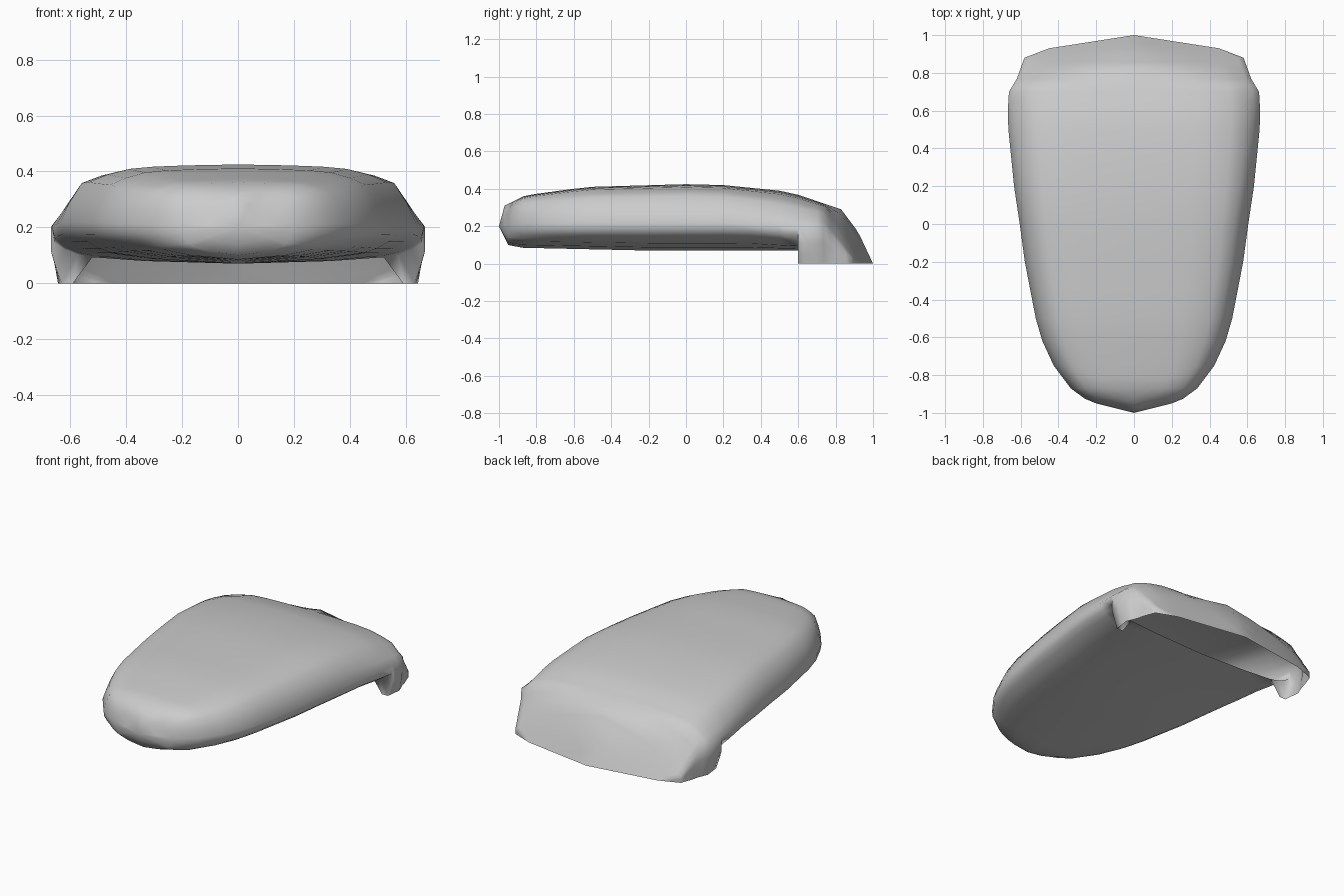
import bpy, bmesh

if "Cube" in bpy.data.objects:
    bpy.data.objects.remove(bpy.data.objects["Cube"])

def interp(table, y):
    for (a, p), (b, q) in zip(table, table[1:]):
        if y <= b:
            return p + (q - p) * max(0, (y - a) / (b - a))
    return table[-1][1]

def ramp(y, a, b):
    return min(1, max(0, (y - a) / (b - a)))

# plan half width, crown profile and underside profile along y
WIDTH = [(-1, 0), (-.95, .2), (-.925, .26), (-.87, .335), (-.75, .425), (-.62, .485),
         (-.5, .52), (-.2, .578), (0, .605), (.2, .635), (.5, .665), (.6, .668),
         (.7, .662), (.77, .62), (.88, .58), (.93, .45), (1, 0)]
CROWN = [(-1, .2), (-.97, .31), (-.86, .365), (-.53, .41), (0, .425), (.2, .42),
         (.55, .385), (.83, .29), (.92, .17), (1, 0)]
UNDER = [(-1, .2), (-.95, .1), (-.88, .085), (-.2, .07), (.6, .07)]
# cross-section fractions: (width, height) from centre to side, then side to centre
TOP = [(0, 1), (.3, .985), (.5, .965), (.64, .93), (.77, .84), (.88, .72), (.95, .4), (1, .08)]
LOW = [(.985, .2), (.93, .4), (.86, .58), (.78, .7), (.5, .87), (0, 1)]
SIDE_Z, STEP = .2, .6

def top_points(y):
    w, t = interp(WIDTH, y), interp(CROWN, y)
    side = min(SIDE_Z, .62 * t) if y > 0 else SIDE_Z
    b = ramp(y, .74, .93)
    tip = 1 - ramp(y, -.97, -.92)
    pts = []
    for u, f in TOP:
        f = f ** (1 + .7 * ramp(y, .25, .65))        # shoulders soften to the rear
        f += (1 - u - f) * tip
        z = side + (t - side) * f
        z = z * (1 - b) + t * (1 - u ** (1 + .6 * (1 - b))) * b
        pts.append((w * u, y, z))
    return pts

def low_points(y):
    w, d = interp(WIDTH, y), SIDE_Z - interp(UNDER, y)
    k = 1 - .45 * ramp(y, .3, .6)                    # flatter underside at the step
    return [(w * u, y, SIDE_Z - d * g ** k) for u, g in LOW]

def skirt_points(y):
    x, _, z = top_points(y)[-1]
    k = .945 + .055 * ramp(y, STEP, STEP + .2)
    return [(x, y, z * .55), (x * (k + 1) / 2, y, z * .25), (x * k, y, 0)]

bm = bmesh.new()

def loft(rows):
    grid = [[bm.verts.new(p) for p in r] for r in rows]
    for r, s in zip(grid, grid[1:]):
        for i in range(len(r) - 1):
            bm.faces.new((r[i], r[i + 1], s[i + 1], s[i]))

# rounded body with closed underside, up to the step
front = [-1, -.97, -.95, -.925, -.87, -.81, -.75, -.62, -.5, -.35, -.2, 0, .2, .35, .5, STEP]
loft([top_points(y) + low_points(y) for y in front])
# open rear hood with skirt reaching the ground
rear = [STEP, .65, .7, .735, .77, .8, .83, .855, .88, .905, .93, .965, 1]
loft([top_points(y) + skirt_points(y) for y in rear])
# end face between the curled underside and the skirt
lo, sk = low_points(STEP)[:4], skirt_points(STEP)
edge = top_points(STEP)[-1]
loft([[edge] + lo, [edge] + sk + [(.59, STEP, 0)]])

# mirror to the other side and weld
geo = bmesh.ops.duplicate(bm, geom=bm.verts[:] + bm.edges[:] + bm.faces[:])["geom"]
for v in geo:
    if isinstance(v, bmesh.types.BMVert):
        v.co.x = -v.co.x
bmesh.ops.remove_doubles(bm, verts=bm.verts[:], dist=.0005)
bmesh.ops.dissolve_degenerate(bm, edges=bm.edges[:], dist=.0005)
bmesh.ops.recalc_face_normals(bm, faces=bm.faces[:])
if max(bm.faces, key=lambda f: f.calc_center_median().z).normal.z < 0:
    bmesh.ops.reverse_faces(bm, faces=bm.faces[:])

mesh = bpy.data.meshes.new("shell_cover")
bm.to_mesh(mesh)
bm.free()
obj = bpy.data.objects.new("shell_cover", mesh)
bpy.context.collection.objects.link(obj)
bpy.context.view_layer.objects.active = obj
obj.select_set(True)
bpy.ops.object.shade_smooth_by_angle(angle=1.7)
